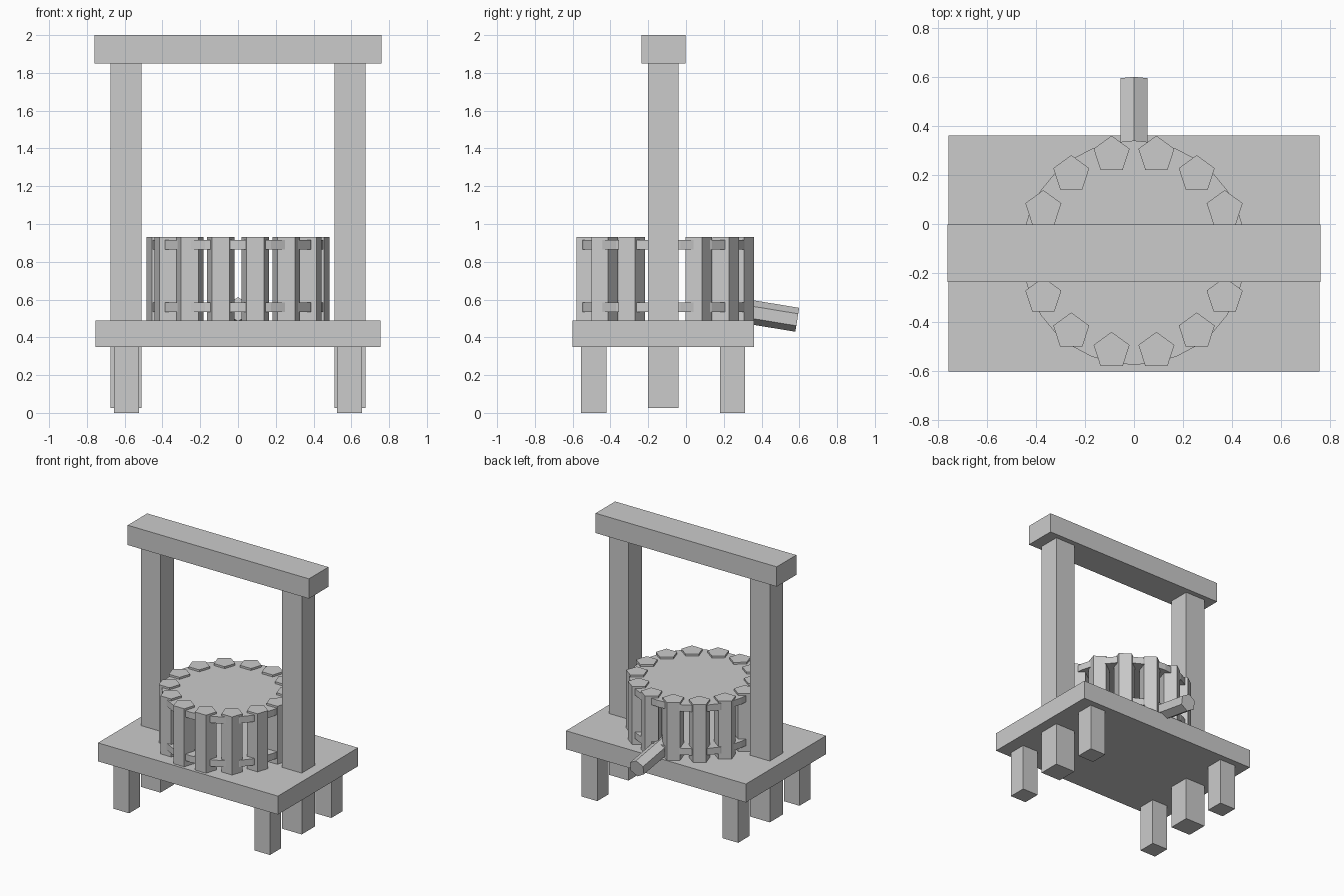
import bpy
import math

if "Cube" in bpy.data.objects:
    bpy.data.objects.remove(bpy.data.objects["Cube"])

GREY = (0.6, 0.6, 0.6, 1)
grey = bpy.data.materials.new("plain grey")
grey.use_nodes = True
grey.diffuse_color = GREY
grey.node_tree.nodes["Principled BSDF"].inputs["Base Color"].default_value = GREY


def finish(name):
    ob = bpy.context.object
    ob.name = name
    ob.data.materials.append(grey)
    return ob


def box(name, x, y, z):
    """Box from (low, high) pairs along each axis."""
    spans = (x, y, z)
    bpy.ops.mesh.primitive_cube_add(size=1, location=[(a + b) / 2 for a, b in spans])
    ob = finish(name)
    ob.scale = [b - a for a, b in spans]
    bpy.ops.object.transform_apply(location=False, rotation=False, scale=True)


def prism(name, sides, radius, depth, location, rotation=(0, 0, 0)):
    bpy.ops.mesh.primitive_cylinder_add(vertices=sides, radius=radius, depth=depth,
                                        location=location, rotation=rotation)
    return finish(name)


# Platform and top beam
box("platform", (-0.755, 0.755), (-0.6, 0.36), (0.35, 0.49))
box("top_beam", (-0.76, 0.76), (-0.236, -0.002), (1.85, 2.0))

# Legs and tall posts on both sides
for side, s in (("left", 1), ("right", -1)):
    leg_x = sorted((s * 0.525, s * 0.657))
    box(f"{side}_front_leg", leg_x, (-0.555, -0.422), (0, 0.36))
    box(f"{side}_back_leg", leg_x, (0.18, 0.313), (0, 0.36))
    box(f"{side}_post", sorted((s * 0.51, s * 0.675)), (-0.2, -0.04), (0.025, 1.86))

# Tub: two discs held by a ring of five-sided staves, all pointing backwards
CENTRE_Y = -0.117
STAVES = 14
for name, z in (("lower_disc", 0.56), ("upper_disc", 0.89)):
    prism(name, 32, 0.457, 0.05, (0, CENTRE_Y, z))
for i in range(STAVES):
    a = math.tau * i / STAVES
    prism(f"stave_{i + 1}", 5, 0.077, 0.45,
          (0.41 * math.cos(a), CENTRE_Y + 0.41 * math.sin(a), 0.705))

# Six-sided spout sloping down behind the tub
TILT = math.radians(9.3)
LENGTH = 0.345
prism("spout", 6, 0.064, LENGTH,
      (0, 0.589 - LENGTH / 2 * math.cos(TILT), 0.493 + LENGTH / 2 * math.sin(TILT)),
      (-math.pi / 2 - TILT, 0, 0))
